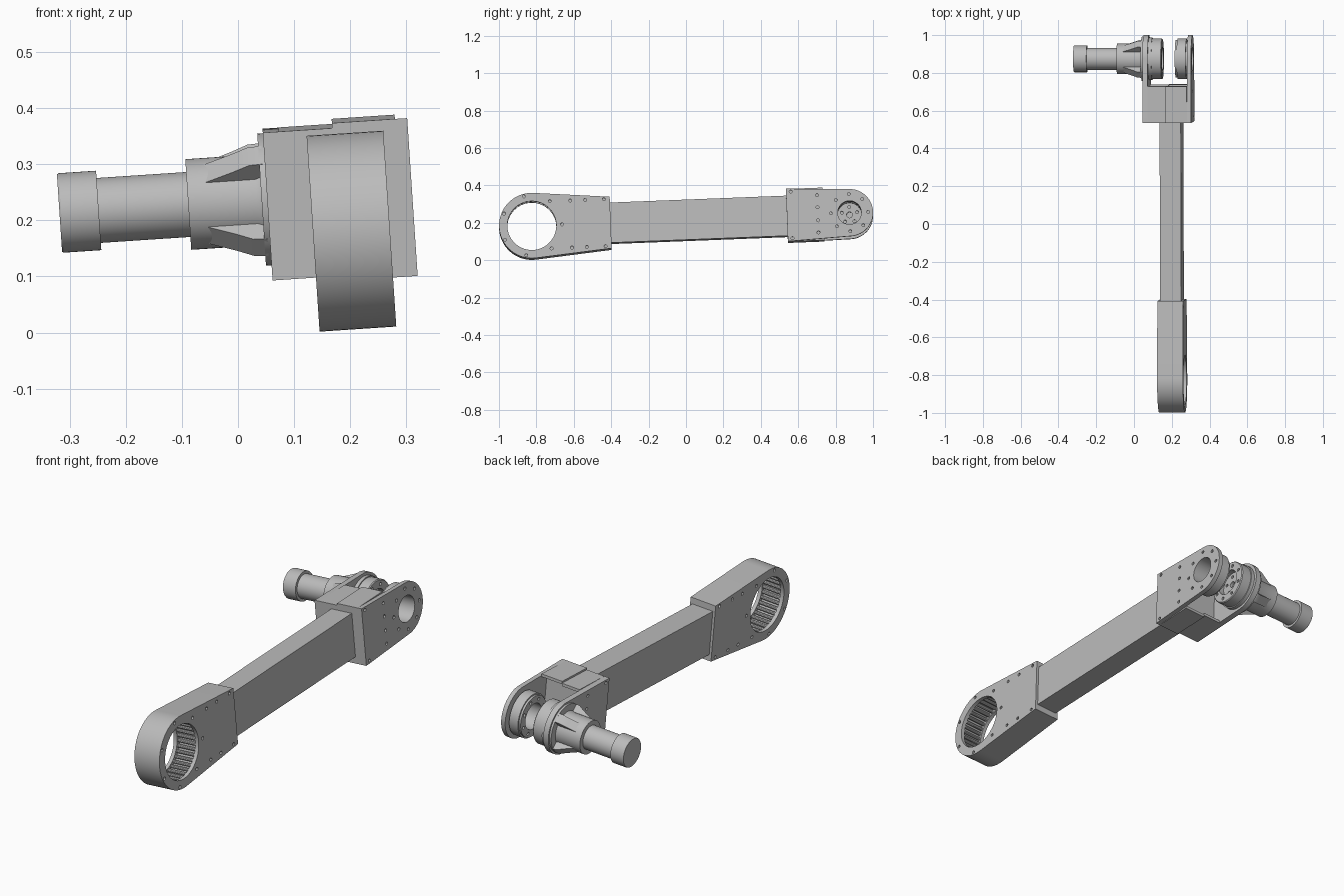
import bpy, bmesh
from math import sin, cos, radians, pi
from mathutils import Matrix, Vector

old = bpy.data.objects.get("Cube")
if old:
    bpy.data.objects.remove(old, do_unlink=True)

grey = bpy.data.materials.new("machined grey")
grey.use_nodes = True
grey.diffuse_color = (0.5, 0.5, 0.5, 1)
grey.node_tree.nodes["Principled BSDF"].inputs["Base Color"].default_value = (0.5, 0.5, 0.5, 1)

# The whole link is slightly tilted; parts are built straight, x being the joint axis
TILT = (Matrix.Translation((0.2, 0, 0.213))
        @ Matrix.Rotation(radians(-3.8), 4, 'Y') @ Matrix.Rotation(radians(2.25), 4, 'X'))
RING_Y, PIVOT_Y = -0.825, 0.875
parts = []


def finish(name, bm, keep=True):
    bmesh.ops.recalc_face_normals(bm, faces=bm.faces)
    bm.transform(TILT)
    mesh = bpy.data.meshes.new(name)
    bm.to_mesh(mesh)
    bm.free()
    mesh.materials.append(grey)
    ob = bpy.data.objects.new(name, mesh)
    bpy.context.collection.objects.link(ob)
    if keep:
        parts.append(ob)
    return ob


def add_prism(bm, outline, x0, x1):
    near = [bm.verts.new((x0, y, z)) for y, z in outline]
    far = [bm.verts.new((x1, y, z)) for y, z in outline]
    bm.faces.new(near)
    bm.faces.new(far)
    for i in range(len(near)):
        j = (i + 1) % len(near)
        bm.faces.new((near[i], near[j], far[j], far[i]))


def prism(name, outline, x0, x1, keep=True):
    bm = bmesh.new()
    add_prism(bm, outline, x0, x1)
    return finish(name, bm, keep)


def rect(y0, y1, h):
    return [(y0, -h), (y1, -h), (y1, h), (y0, h)]


def arc(cy, r, a0, a1, n):
    return [(cy + r * cos(radians(a0 + (a1 - a0) * i / n)),
             r * sin(radians(a0 + (a1 - a0) * i / n))) for i in range(n + 1)]


def lathe(name, profile, cy, closed=False, keep=True, steps=64):
    """Turn (x, radius) points around the joint axis at y = cy."""
    bm = bmesh.new()
    vs = [bm.verts.new((x, cy, r)) for x, r in profile]
    pairs = list(zip(vs, vs[1:])) + ([(vs[-1], vs[0])] if closed else [])
    edges = [bm.edges.new(p) for p in pairs]
    bmesh.ops.spin(bm, geom=vs + edges, cent=(0, cy, 0), axis=(1, 0, 0),
                   angle=2 * pi, steps=steps)
    bmesh.ops.remove_doubles(bm, verts=bm.verts, dist=1e-5)
    return finish(name, bm, keep)


def cut(ob, cutter):
    mod = ob.modifiers.new("cut", 'BOOLEAN')
    mod.operation, mod.solver, mod.object = 'DIFFERENCE', 'EXACT', cutter
    deps = bpy.context.evaluated_depsgraph_get()
    mesh = bpy.data.meshes.new_from_object(ob.evaluated_get(deps))
    ob.modifiers.clear()
    ob.data = mesh
    bpy.data.objects.remove(cutter, do_unlink=True)


def drill(ob, spots, spans, r=0.008):
    """Blind screw holes at (y, z) spots, one set for every x span."""
    bm = bmesh.new()
    for x0, x1 in spans:
        for y, z in spots:
            hole = [(y + r * cos(pi * k / 6), z + r * sin(pi * k / 6)) for k in range(12)]
            add_prism(bm, hole, x0, x1)
    cut(ob, finish("drill", bm, False))


def circle(cy, r, n, start=0):
    return [(cy + r * cos(start + 2 * pi * i / n), r * sin(start + 2 * pi * i / n))
            for i in range(n)]


# Square beam joining both ends
prism("beam", rect(-0.42, 0.56, 0.1075), -0.056, 0.056)

# Ring housing with a stepped bore
W = 0.0685
housing = prism("ring_housing", [(-0.403, -0.138), (-0.403, 0.138)]
                + arc(RING_Y, 0.175, 85, 275, 40), -W, W)
cut(housing, lathe("bore", [(-0.1, 0), (-0.1, 0.131), (-0.05, 0.131), (-0.05, 0.15),
                            (0.05, 0.15), (0.05, 0.131), (0.1, 0.131), (0.1, 0)],
                   RING_Y, keep=False))
screws = circle(RING_Y, 0.162, 7)
screws += [(y, s * 0.126) for y in (-0.615, -0.535, -0.435) for s in (-1, 1)]
drill(housing, screws, [(W - 0.012, W + 0.02), (-W - 0.02, -W + 0.012)])

# Rollers lining the bore
bm = bmesh.new()
for y, z in circle(RING_Y, 0.143, 36):
    add_prism(bm, [(y + 0.0085 * cos(pi * k / 5), z + 0.0085 * sin(pi * k / 5))
                   for k in range(10)], -0.0505, 0.0505)
finish("bore_rollers", bm)


# Fork made of two halves: a block and a rounded arm each
def arm_outline(h):
    return [(0.54, h)] + arc(PIVOT_Y, 0.126, 87, -87, 40) + [(0.54, -h)]


for side, h, block, arm in (("left", 0.141, (-0.022, 0.0905), (0.0905, 0.1125)),
                            ("right", 0.132, (-0.118, -0.022), (-0.146, -0.118))):
    body = prism(side + "_fork_block", rect(0.54, 0.735, h), *block)
    gap = (block[0] - 0.01, block[1] + 0.01)
    cut(body, prism("pocket", rect(0.69, 0.8, h - 0.014), *gap, keep=False))
    plate = prism(side + "_fork_arm", arm_outline(h), *arm)
    holes = [(0.705, s * z) for z in (0.1, 0.035) for s in (-1, 1)]
    holes += [(0.565, s * (h - 0.016)) for s in (-1, 1)]
    if side == "left":
        cut(plate, lathe("arm_bore", [(0.05, 0), (0.05, 0.063), (0.15, 0.063), (0.15, 0)],
                         PIVOT_Y, keep=False))
        holes += circle(PIVOT_Y, 0.1, 8)
        drill(plate, holes, [(0.1, 0.13)])
    else:
        drill(plate, holes, [(-0.16, -0.134)])

# Bearing ring on the left arm
bearing = lathe("bearing_ring", [(0.0905, 0.063), (0.0905, 0.092), (0.082, 0.092),
                                 (0.082, 0.107), (0.034, 0.107), (0.034, 0.1),
                                 (0.024, 0.1), (0.024, 0.063)], PIVOT_Y, closed=True)
drill(bearing, circle(PIVOT_Y, 0.082, 8, pi / 8), [(0.01, 0.036)])

# Gearbox output disc on the right arm
output = lathe("output_disc", [(-0.118, 0), (-0.118, 0.112), (-0.1, 0.112), (-0.1, 0.107),
                               (-0.05, 0.107), (-0.046, 0.103), (-0.046, 0.064),
                               (-0.075, 0.064), (-0.075, 0)], PIVOT_Y)
drill(output, circle(PIVOT_Y, 0.084, 8, pi / 8), [(-0.058, -0.03)])
drill(output, circle(PIVOT_Y, 0.043, 5, pi / 2), [(-0.09, -0.06)])
drill(output, [(PIVOT_Y, 0)], [(-0.09, -0.06)], 0.016)

# Gearbox, motor body and end cap
lathe("gearbox", [(-0.287, 0), (-0.287, 0.081), (-0.165, 0.081), (-0.156, 0.085),
                  (-0.156, 0.118), (-0.146, 0.118), (-0.146, 0)], PIVOT_Y)
lathe("motor_body", [(-0.45, 0), (-0.45, 0.058), (-0.285, 0.058), (-0.285, 0)], PIVOT_Y)
lathe("motor_cap", [(-0.517, 0), (-0.517, 0.069), (-0.514, 0.071), (-0.447, 0.071),
                    (-0.447, 0)], PIVOT_Y)

# Four diagonal ribs flaring from the gearbox to its flange
bm = bmesh.new()
for k in range(4):
    spin = (Matrix.Translation((0, PIVOT_Y, 0))
            @ Matrix.Rotation(pi / 4 + k * pi / 2, 4, 'X'))
    shape = [(-0.255, 0.06), (-0.255, 0.078), (-0.205, 0.1), (-0.175, 0.115),
             (-0.15, 0.117), (-0.15, 0.06)]
    sides = [[bm.verts.new(spin @ Vector((x, w, r))) for x, r in shape]
             for w in (-0.022, 0.022)]
    for s in sides:
        bm.faces.new(s)
    for i in range(len(shape)):
        j = (i + 1) % len(shape)
        bm.faces.new((sides[0][i], sides[0][j], sides[1][j], sides[1][i]))
finish("gearbox_ribs", bm)

# Smooth the round walls, keep the corners sharp
bpy.ops.object.select_all(action='DESELECT')
for ob in parts:
    ob.select_set(True)
bpy.context.view_layer.objects.active = parts[0]
bpy.ops.object.shade_smooth_by_angle(angle=radians(30))
